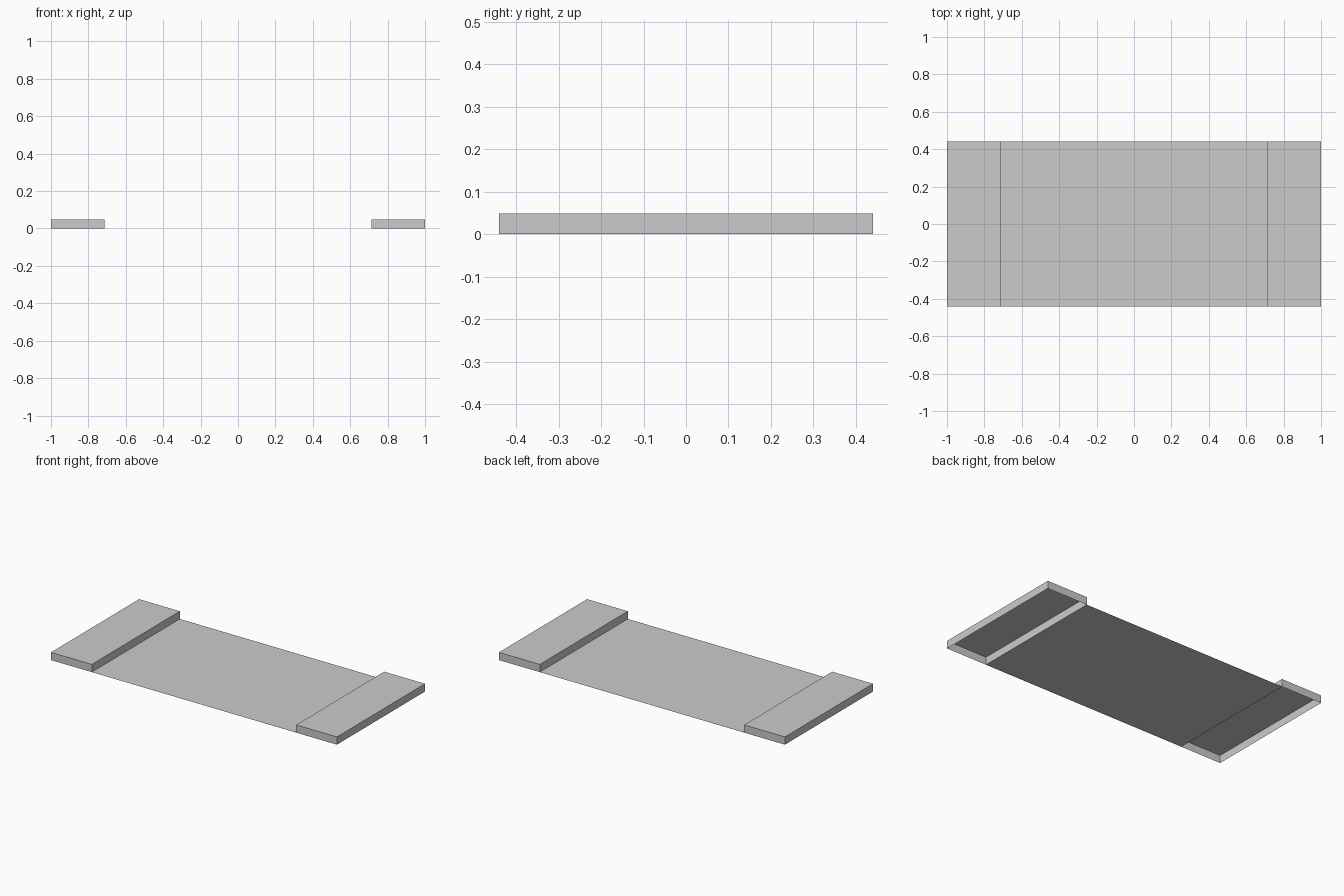
import bpy
import bmesh

cube = bpy.data.objects.get("Cube")
if cube:
    bpy.data.objects.remove(cube, do_unlink=True)

HALF_LENGTH = 1.0
HALF_WIDTH = 0.44
INNER = 0.715
HEIGHT = 0.049

# One flat grey for everything
grey = bpy.data.materials.new("plain_grey")
grey.use_nodes = True
colour = (0.6, 0.6, 0.6, 1)
grey.diffuse_color = colour
bsdf = next(n for n in grey.node_tree.nodes if n.type == "BSDF_PRINCIPLED")
bsdf.inputs["Base Color"].default_value = colour


def add_part(name, bm):
    mesh = bpy.data.meshes.new(name)
    bm.to_mesh(mesh)
    bm.free()
    mesh.materials.append(grey)
    obj = bpy.data.objects.new(name, mesh)
    bpy.context.collection.objects.link(obj)


def end_tray(name, x0, x1):
    """Thin-walled raised block, open underneath."""
    bm = bmesh.new()
    bmesh.ops.create_cube(bm, size=1)
    for v in bm.verts:
        v.co.x = x1 if v.co.x > 0 else x0
        v.co.y *= 2 * HALF_WIDTH
        v.co.z = HEIGHT if v.co.z > 0 else 0
    bm.normal_update()
    bottom = [f for f in bm.faces if f.normal.z < -0.5]
    bmesh.ops.delete(bm, geom=bottom, context="FACES_ONLY")
    add_part(name, bm)


# Raised blocks at both ends
end_tray("left_end_block", INNER, HALF_LENGTH)
end_tray("right_end_block", -HALF_LENGTH, -INNER)

# Flat sheet joining the blocks at ground level
bm = bmesh.new()
bmesh.ops.create_grid(bm, x_segments=1, y_segments=1, size=1)
for v in bm.verts:
    v.co.x *= INNER
    v.co.y *= HALF_WIDTH
add_part("floor_sheet", bm)
